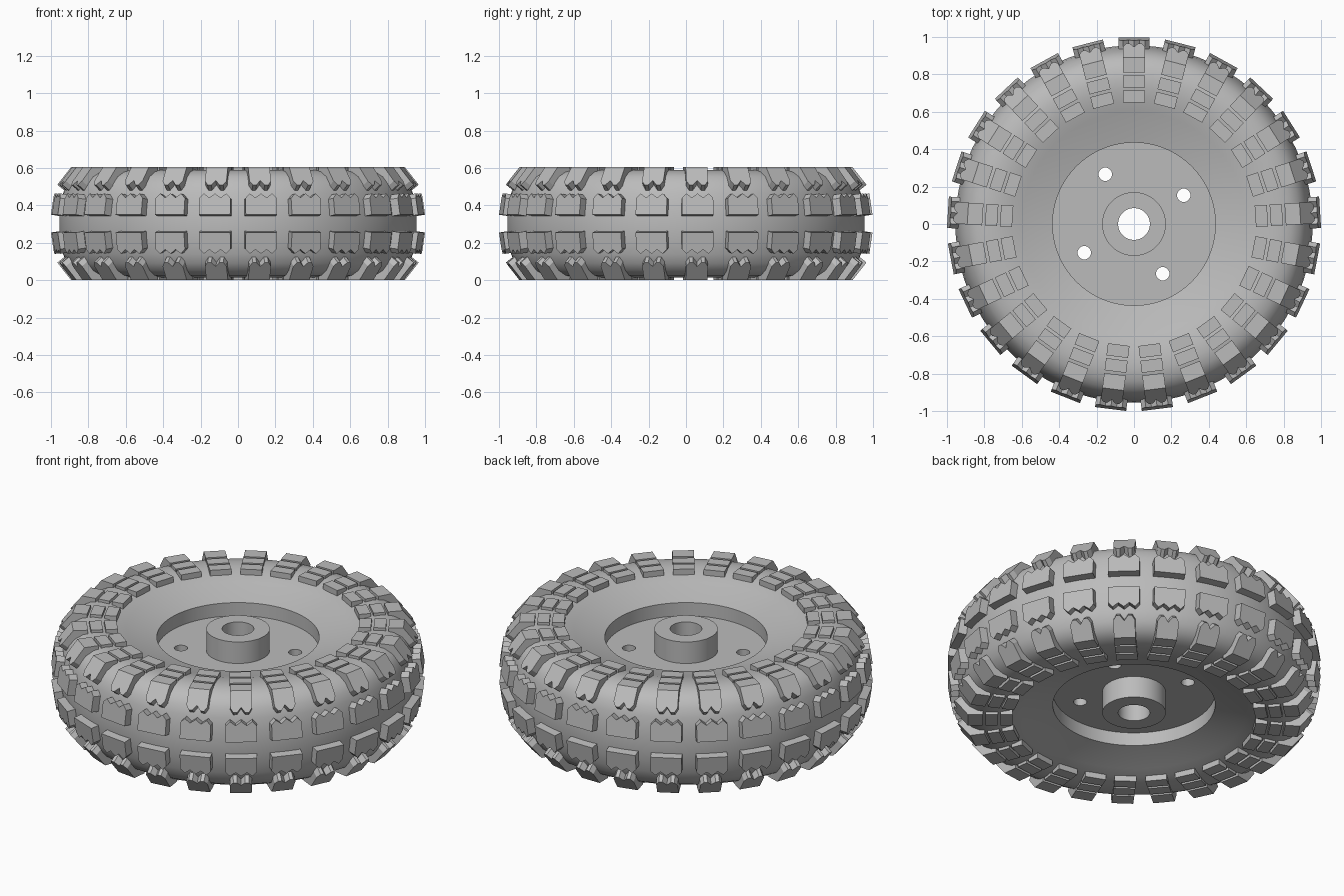
import bpy, bmesh
from math import cos, sin, pi, radians
from mathutils import Vector, Matrix

cube = bpy.data.objects.get("Cube")
if cube:
    bpy.data.objects.remove(cube, do_unlink=True)

HEIGHT = 0.605
COUNT = 25  # tread blocks around the tyre

grey = bpy.data.materials.new("plain grey")
grey.use_nodes = True
grey.diffuse_color = (0.5, 0.5, 0.5, 1)
grey.node_tree.nodes["Principled BSDF"].inputs["Base Color"].default_value = (0.5, 0.5, 0.5, 1)


def finish(bm, name, smooth=False):
    bmesh.ops.recalc_face_normals(bm, faces=bm.faces)
    mesh = bpy.data.meshes.new(name)
    bm.to_mesh(mesh)
    bm.free()
    mesh.materials.append(grey)
    ob = bpy.data.objects.new(name, mesh)
    bpy.context.collection.objects.link(ob)
    if smooth:
        bpy.ops.object.select_all(action='DESELECT')
        ob.select_set(True)
        bpy.context.view_layer.objects.active = ob
        bpy.ops.object.shade_smooth_by_angle(angle=radians(30))
    return ob


def lathe(name, half, segments=100):
    """Spin a closed (radius, height) outline, mirrored about mid height."""
    outline = half + [(r, HEIGHT - z) for r, z in reversed(half)]
    bm = bmesh.new()
    rings = [[bm.verts.new((r * cos(a), r * sin(a), z)) for r, z in outline]
             for a in (2 * pi * i / segments for i in range(segments))]
    n = len(outline)
    for i, ring in enumerate(rings):
        nxt = rings[(i + 1) % segments]
        for j in range(n):
            k = (j + 1) % n
            bm.faces.new((ring[j], nxt[j], nxt[k], ring[k]))
    return finish(bm, name, True)


def tread(name, start, end, depth, outline):
    """Repeat a prism round both sides; outline is (across, distance from start)."""
    along = Vector((end[0] - start[0], 0, end[1] - start[1])).normalized()
    inward = Vector((-along.z, 0, along.x))
    if inward.x > 0 or (abs(inward.x) < 0.01 and inward.z > 0):
        inward = -inward
    origin = Vector((start[0], 0, start[1]))
    bm = bmesh.new()
    for i in range(COUNT):
        turn = Matrix.Rotation(pi / 2 + 2 * pi * i / COUNT, 3, 'Z')
        for side in (1, -1):
            layers = []
            for d in (0, depth):
                layer = []
                for u, t in outline:
                    p = turn @ (origin + along * t + inward * d + Vector((0, u, 0)))
                    if side < 0:
                        p.z = HEIGHT - p.z
                    layer.append(bm.verts.new(p))
                layers.append(layer)
            top, base = layers
            bm.faces.new(top)
            bm.faces.new(base[::-1])
            for j in range(len(top)):
                k = (j + 1) % len(top)
                bm.faces.new((top[j], base[j], base[k], top[k]))
    return finish(bm, name)


def mirrored(points):
    """Complete an outline from its +across half."""
    return points + [(-u, t) for u, t in reversed(points) if u > 0]


# Rounded tyre carcass with a sloping inner wall
lathe("tyre_body", [(0.435, 0.508), (0.53, 0.533), (0.6, 0.556), (0.66, 0.575),
                    (0.72, 0.587), (0.78, 0.59), (0.84, 0.579), (0.885, 0.553),
                    (0.915, 0.515), (0.935, 0.465), (0.948, 0.4), (0.955, 0.34)])

# Wheel disc with a raised hub on both sides
wheel = lathe("wheel_disc_and_hub", [(0.44, 0.43), (0.17, 0.43), (0.17, 0.557), (0.085, 0.557)])

# Four bolt holes through the disc
bm = bmesh.new()
for i in range(4):
    a = radians(30 + 90 * i)
    bmesh.ops.create_cone(bm, cap_ends=True, segments=32, radius1=0.036, radius2=0.036, depth=1,
                          matrix=Matrix.Translation((0.307 * cos(a), 0.307 * sin(a), HEIGHT / 2)))
cutter = finish(bm, "bolt_hole_cutter")
cutter.hide_render = True
cut = wheel.modifiers.new("bolt holes", 'BOOLEAN')
cut.operation = 'DIFFERENCE'
cut.solver = 'EXACT'
cut.object = cutter
bpy.context.view_layer.objects.active = wheel
# Cut before any smoothing modifier, then bake
bpy.ops.object.modifier_apply(modifier=cut.name)
bpy.data.objects.remove(cutter, do_unlink=True)

# Toothed blocks in two rows around the circumference
tread("centre_tread", (0.997, 0.35), (0.98, 0.465), 0.07,
      mirrored([(0.084, 0), (0.084, 0.09), (0.06, 0.115), (0.03, 0.092), (0, 0.115)]))

# Sloping shoulder blocks with a notched end
tread("shoulder_tread", (0.89, HEIGHT), (0.965, 0.51), 0.06,
      mirrored([(0.058, 0), (0.058, 0.095), (0.042, 0.121), (0.022, 0.121), (0, 0.092)]))

# Three flat pads on each side wall, running toward the hub
for name, inner, outer in (("outer_side_pads", 0.81, 0.89),
                           ("middle_side_pads", 0.73, 0.795),
                           ("inner_side_pads", 0.65, 0.715)):
    tread(name, (inner, HEIGHT), (outer, HEIGHT), 0.05,
          mirrored([(0.058, 0), (0.058, outer - inner)]))
